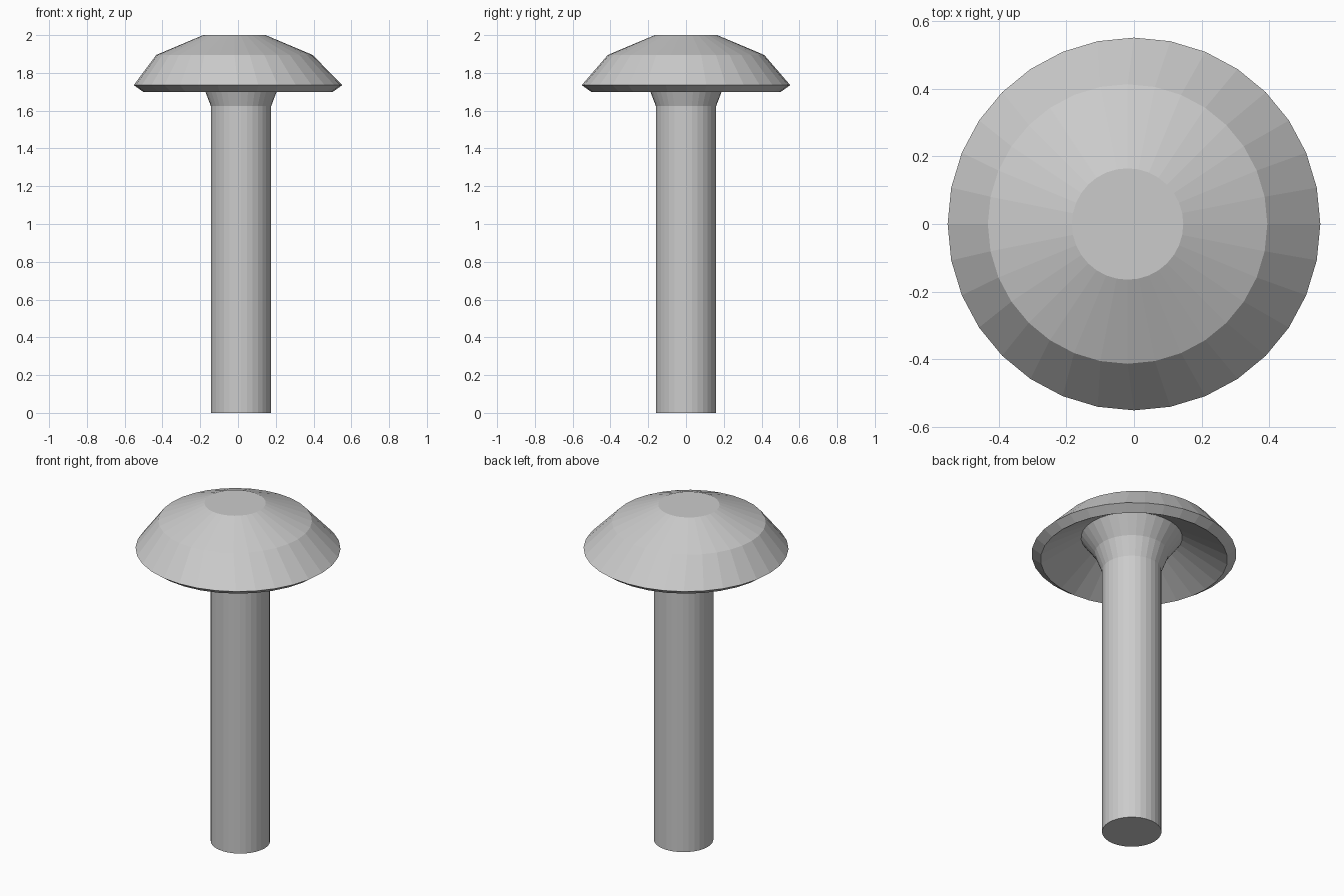
import bpy, bmesh
from math import cos, sin, tau

if "Cube" in bpy.data.objects:
    bpy.data.objects.remove(bpy.data.objects["Cube"])

SIDES = 32


def lathe(name, rings, cap_start=False, cap_end=False):
    """Skin circular rings given as (radius, height, x offset)."""
    bm = bmesh.new()
    loops = []
    for r, z, ox in rings:
        loops.append([bm.verts.new((ox + r * cos(tau * i / SIDES), r * sin(tau * i / SIDES), z))
                      for i in range(SIDES)])
    for a, b in zip(loops, loops[1:]):
        for i in range(SIDES):
            j = (i + 1) % SIDES
            bm.faces.new((a[i], a[j], b[j], b[i]))
    if cap_start:
        bm.faces.new(loops[0][::-1])
    if cap_end:
        bm.faces.new(loops[-1])
    mesh = bpy.data.meshes.new(name)
    bm.to_mesh(mesh)
    bm.free()
    obj = bpy.data.objects.new(name, mesh)
    bpy.context.collection.objects.link(obj)
    return obj


# Stem, slightly off centre, flaring where it meets the hollow of the cap
STEM_X = 0.016
lathe("stem", [(0.16, 0, STEM_X), (0.16, 1.625, STEM_X),
               (0.20, 1.73, STEM_X), (0.273, 1.83, STEM_X)], cap_start=True)

# Cap: sloped hollow underside, bevelled rim, faceted dome with flat top
TOP_X = -0.019
lathe("cap", [(0.273, 1.83, STEM_X), (0.503, 1.70, 0), (0.552, 1.735, 0),
              (0.414, 1.895, TOP_X), (0.165, 2.0, TOP_X)], cap_end=True)
